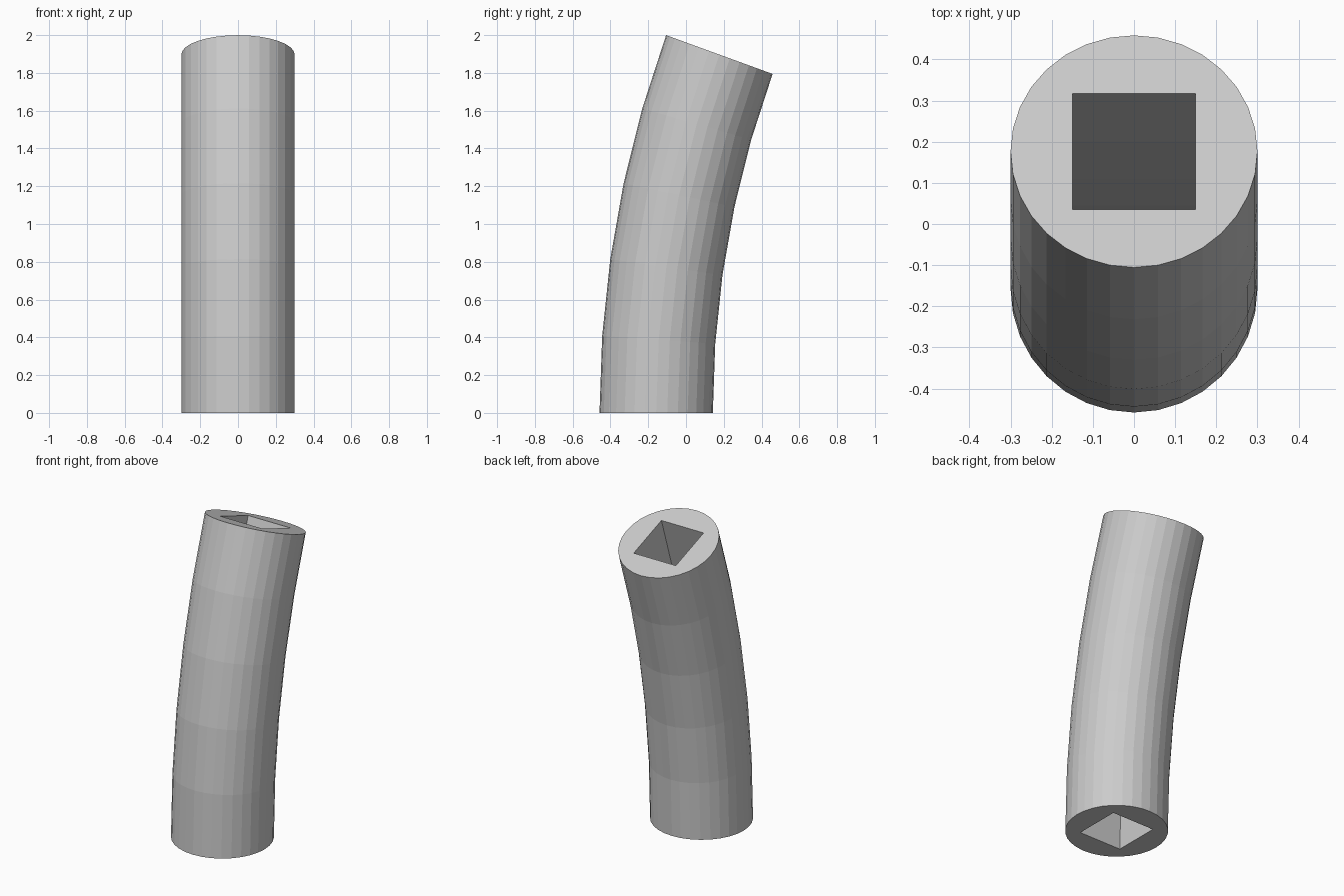
import bpy, bmesh
from math import sin, cos, pi, radians

if "Cube" in bpy.data.objects:
    bpy.data.objects.remove(bpy.data.objects["Cube"])

BEND = radians(20)            # total bend of the tube
R = 1.897 / sin(BEND)         # bend radius of the centre line
Y0 = -0.158                   # centre of the foot
SEGS, SIDES = 5, 32

# Cross-sections: round outside, square bore
outer = [(0.3 * cos(2 * pi * i / SIDES), 0.3 * sin(2 * pi * i / SIDES)) for i in range(SIDES)]
inner = [(0.15, 0.15), (-0.15, 0.15), (-0.15, -0.15), (0.15, -0.15)]

bm = bmesh.new()


def ring(profile, a):
    """Place a cross-section on the bend at angle a."""
    return [bm.verts.new((x, Y0 + R - (R - y) * cos(a), (R - y) * sin(a))) for x, y in profile]


def sweep(profile):
    """Skin the cross-section along the bend; return the end rings."""
    rings = [ring(profile, BEND * k / SEGS) for k in range(SEGS + 1)]
    n = len(profile)
    for a, b in zip(rings, rings[1:]):
        for i in range(n):
            j = (i + 1) % n
            bm.faces.new((a[i], a[j], b[j], b[i]))
    return rings[0], rings[-1]


# Outer wall and square bore
outer_ends = sweep(outer)
inner_ends = sweep(inner)

# End faces: four sectors between the square corners and the circle
q = SIDES // 4
for o, s in zip(outer_ends, inner_ends):
    for k in range(4):
        start = q // 2 + k * q
        arc = [o[(start + i) % SIDES] for i in range(q + 1)]
        bm.faces.new(arc + [s[(k + 1) % 4], s[k]])

bmesh.ops.recalc_face_normals(bm, faces=bm.faces)
mesh = bpy.data.meshes.new("bent_tube")
bm.to_mesh(mesh)
bm.free()
bpy.context.collection.objects.link(bpy.data.objects.new("bent_tube", mesh))
